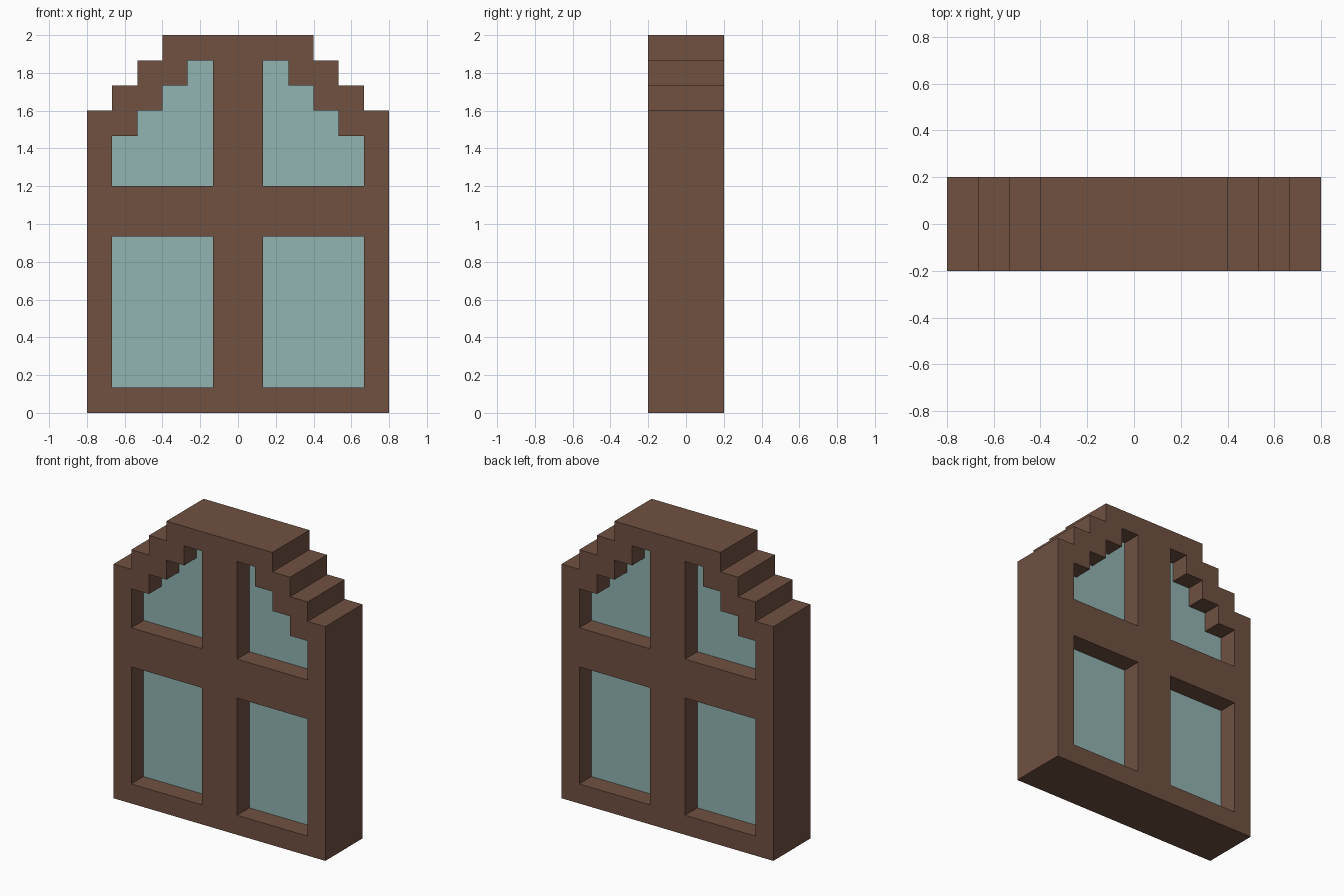
import bpy
import bmesh
from mathutils import Matrix

cube = bpy.data.objects.get("Cube")
if cube:
    bpy.data.objects.remove(cube, do_unlink=True)

U = 2 / 15  # one step of the stepped arch


def material(name, rgb):
    mat = bpy.data.materials.new(name)
    mat.use_nodes = True
    colour = (*rgb, 1.0)
    mat.diffuse_color = colour
    mat.node_tree.nodes["Principled BSDF"].inputs["Base Color"].default_value = colour
    return mat


def slab(name, outlines, depth, mat):
    """Extrude closed x-z outlines (in steps); inner outlines become holes."""
    curve = bpy.data.curves.new(name + "_profile", "CURVE")
    curve.dimensions = "2D"
    curve.fill_mode = "BOTH"
    curve.extrude = depth * U / 2
    for outline in outlines:
        spline = curve.splines.new("POLY")
        spline.points.add(len(outline) - 1)
        for point, (x, z) in zip(spline.points, outline):
            point.co = (x * U, z * U, 0, 1)
        spline.use_cyclic_u = True
    helper = bpy.data.objects.new(name + "_profile", curve)
    bpy.context.scene.collection.objects.link(helper)
    bpy.context.view_layer.update()
    evaluated = helper.evaluated_get(bpy.context.evaluated_depsgraph_get())
    mesh = bpy.data.meshes.new_from_object(evaluated)
    bpy.data.objects.remove(helper, do_unlink=True)
    bpy.data.curves.remove(curve)

    # Stand the slab upright and close its seams
    mesh.transform(Matrix.Rotation(1.5707963267948966, 4, "X"))
    bm = bmesh.new()
    bm.from_mesh(mesh)
    bmesh.ops.remove_doubles(bm, verts=bm.verts, dist=1e-5)
    bmesh.ops.recalc_face_normals(bm, faces=bm.faces)
    for face in bm.faces:
        face.smooth = False
        face.material_index = 0
    bm.to_mesh(mesh)
    bm.free()
    mesh.name = name
    mesh.materials.clear()
    mesh.materials.append(mat)
    obj = bpy.data.objects.new(name, mesh)
    bpy.context.scene.collection.objects.link(obj)
    return obj


def steps(x, z, count):
    """Staircase climbing inward from (x, z)."""
    points = [(x, z)]
    for i in range(count):
        points += [(x - i - 1, z + i), (x - i - 1, z + i + 1)]
    return points


def mirrored(outline):
    return [(-x, z) for x, z in reversed(outline)]


wood = material("brown_wood", (0.162, 0.082, 0.053))
glass = material("pale_teal_glass", (0.283, 0.456, 0.445))

# Profiles, in steps
half = [(6, 0)] + steps(6, 12, 3)
outer = half + mirrored(half)
lower = [(1, 1), (5, 1), (5, 7), (1, 7)]
upper = [(1, 9), (5, 9)] + steps(5, 11, 3) + [(1, 14)]
panes = {
    "lower_left_pane": lower,
    "lower_right_pane": mirrored(lower),
    "upper_left_pane": upper,
    "upper_right_pane": mirrored(upper),
}

# Frame with four openings, and the recessed glass
slab("window_frame", [outer] + list(panes.values()), 3, wood)
for pane_name, pane_outline in panes.items():
    slab(pane_name, [pane_outline], 1, glass)
